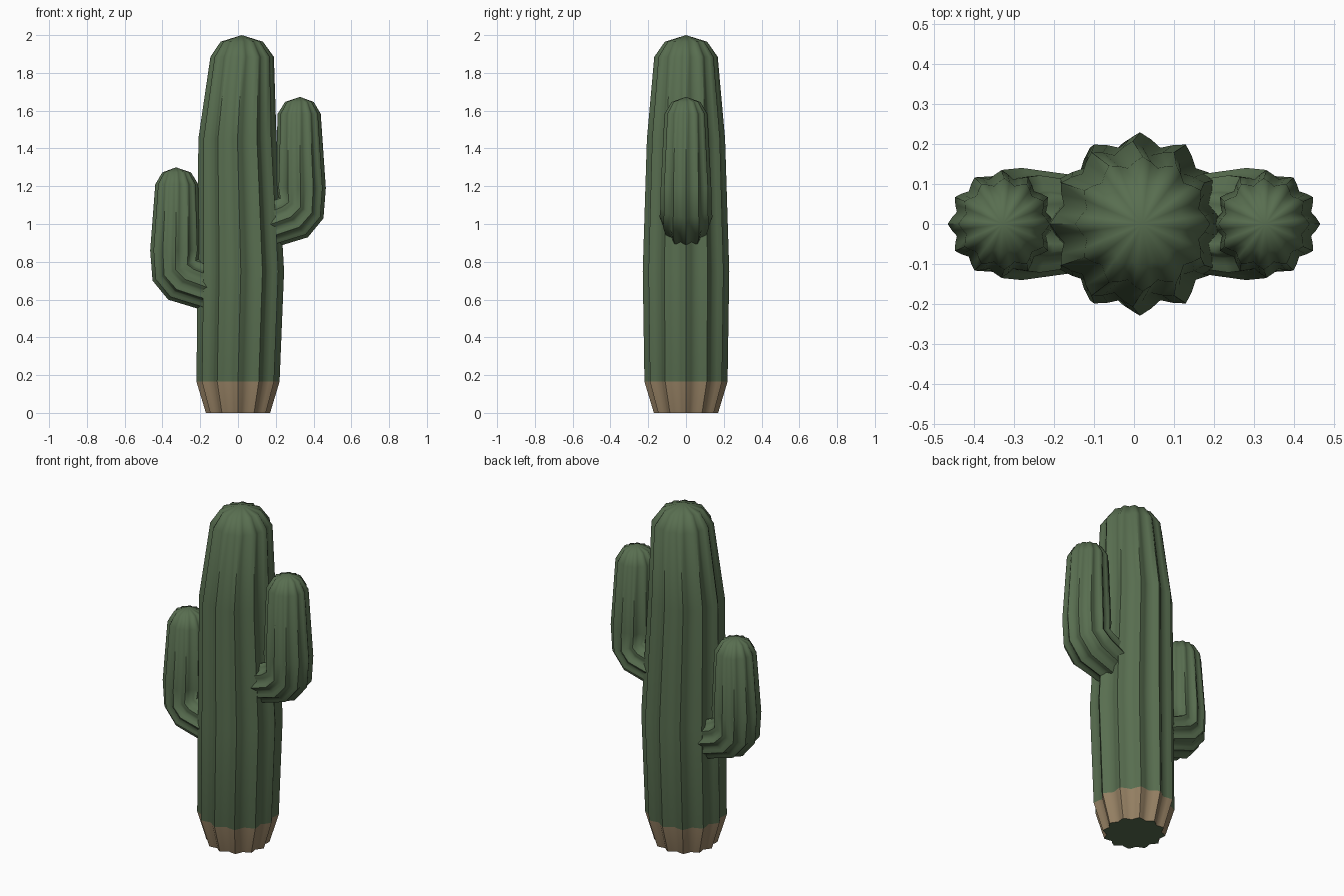
import bpy
import bmesh
from math import cos, sin, pi, radians
from mathutils import Vector

RIBS = 12
STEPS = 4            # points per rib
COUNT = RIBS * STEPS

cube = bpy.data.objects.get("Cube")
if cube:
    bpy.data.objects.remove(cube, do_unlink=True)


def make_material(name, color):
    mat = bpy.data.materials.new(name)
    mat.use_nodes = True
    mat.diffuse_color = (*color, 1)
    bsdf = mat.node_tree.nodes["Principled BSDF"]
    bsdf.inputs["Base Color"].default_value = (*color, 1)
    bsdf.inputs["Roughness"].default_value = 0.8
    return mat


green = make_material("cactus_green", (0.098, 0.156, 0.08))
tan = make_material("woody_tan", (0.30, 0.216, 0.125))


def ribbed_tube(name, rings, tip, side=1, woody_height=None):
    """Skin ribbed rings of (x, z, tilt in degrees, radius) and close with a tip."""
    bm = bmesh.new()
    loops = []
    for x, z, tilt, radius in rings:
        a = radians(tilt)
        across = Vector((sin(a), 0, -cos(a)))
        loop = []
        for i in range(COUNT):
            t = 2 * pi * i / COUNT
            r = radius * (0.93 + 0.07 * cos(RIBS * t))
            p = Vector((x, 0, z)) + across * r * cos(t) + Vector((0, r * sin(t), 0))
            loop.append(bm.verts.new((p.x * side, p.y, p.z)))
        loops.append(loop)
    for low, high in zip(loops, loops[1:]):
        for i in range(COUNT):
            j = (i + 1) % COUNT
            bm.faces.new((low[i], low[j], high[j], high[i]))
    pole = bm.verts.new((tip[0] * side, 0, tip[1]))
    for i in range(COUNT):
        bm.faces.new((loops[-1][i], loops[-1][(i + 1) % COUNT], pole))
    bm.faces.new(loops[0][::-1])
    bmesh.ops.recalc_face_normals(bm, faces=bm.faces)

    # woody foot: side faces below the given height
    if woody_height:
        for f in bm.faces:
            if len(f.verts) == 4 and f.calc_center_median().z < woody_height:
                f.material_index = 1
    mesh = bpy.data.meshes.new(name)
    bm.to_mesh(mesh)
    bm.free()
    mesh.materials.append(green)
    mesh.materials.append(tan)
    obj = bpy.data.objects.new(name, mesh)
    bpy.context.collection.objects.link(obj)
    bpy.ops.object.select_all(action='DESELECT')
    obj.select_set(True)
    bpy.context.view_layer.objects.active = obj
    bpy.ops.object.shade_smooth_by_angle(angle=radians(60))
    return obj


# Trunk, slightly swaying, with a woody foot
ribbed_tube("trunk", [
    (0, 0, 90, 0.17),
    (0, 0.165, 90, 0.22),
    (0.015, 0.75, 90, 0.229),
    (-0.003, 1.45, 90, 0.207),
    (0.022, 1.885, 90, 0.168),
    (0.02, 1.965, 90, 0.112),
], (0.02, 2.0), woody_height=0.165)


# Arms: an elbow out of the trunk, then an upright column
def arm(name, side, base, top):
    ribbed_tube(name, [
        (0.15, base + 0.11, 20, 0.122),
        (0.28, base + 0.157, 40, 0.14),
        (0.33, base + 0.207, 65, 0.135),
        (0.331, base + 0.31, 90, 0.134),
        (0.324, top - 0.09, 90, 0.114),
        (0.325, top - 0.027, 90, 0.076),
    ], (0.328, top), side)


arm("left_arm", 1, 0.88, 1.673)
arm("right_arm", -1, 0.55, 1.3)
